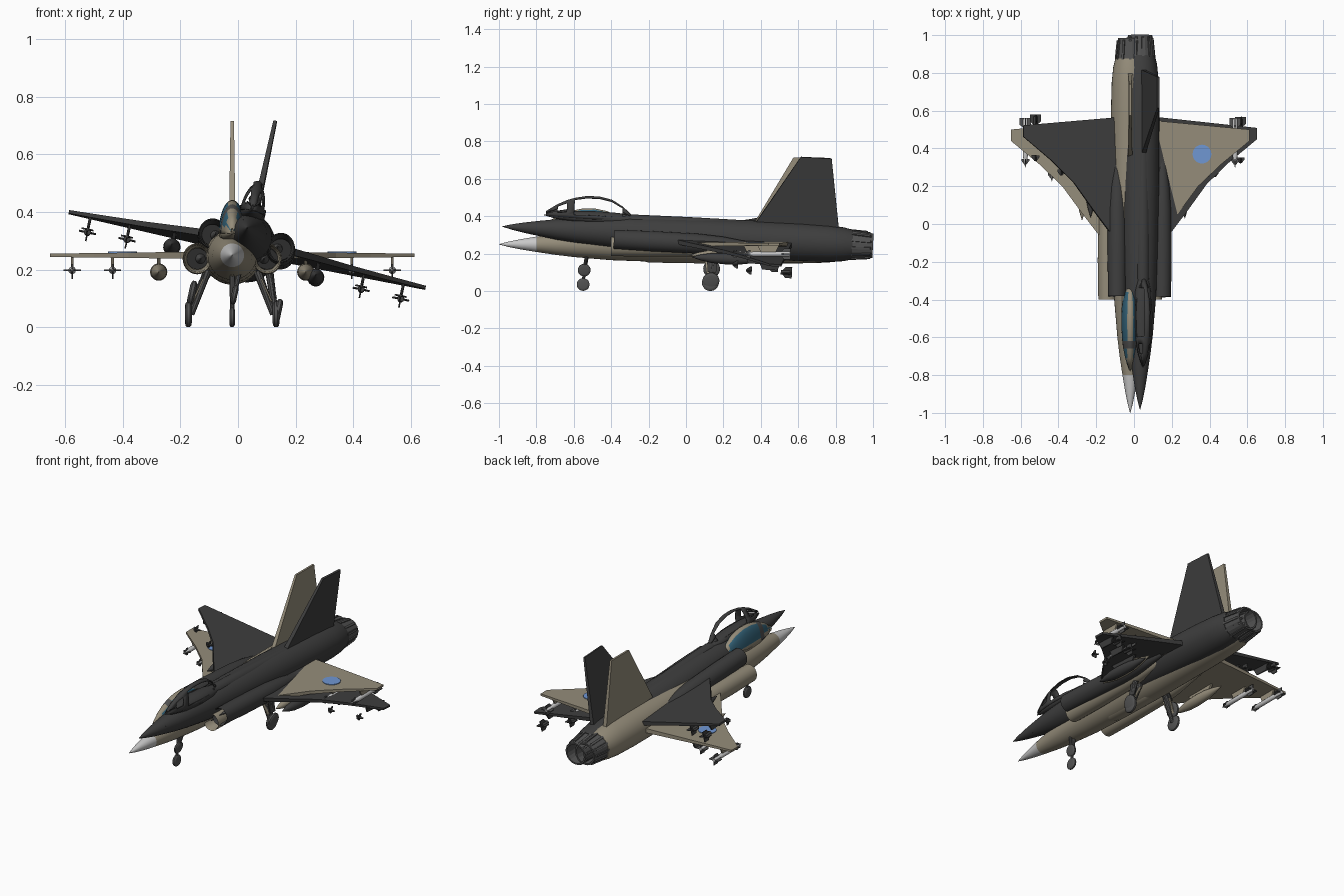
import bpy, bmesh, math
from mathutils import Matrix, Vector

cube = bpy.data.objects.get("Cube")
if cube:
    bpy.data.objects.remove(cube)


def material(name, rgb):
    m = bpy.data.materials.new(name)
    m.use_nodes = True
    m.diffuse_color = (*rgb, 1)
    m.node_tree.nodes["Principled BSDF"].inputs["Base Color"].default_value = (*rgb, 1)
    return m


TAN = material("desert_tan", (.30, .265, .195))
DARK = material("charcoal", (.048, .048, .048))
PALE = material("pale_grey", (.58, .58, .58))
GLASS = material("teal_glass", (.035, .13, .20))
BLUE = material("marking_blue", (.16, .31, .65))
METAL = material("gear_grey", (.085, .085, .085))
SOOT = material("duct_black", (.025, .025, .025))

state = {"prefix": "", "pose": Matrix()}


def finish(name, bm, mats, smooth=False):
    bmesh.ops.recalc_face_normals(bm, faces=bm.faces)
    me = bpy.data.meshes.new(name)
    bm.to_mesh(me)
    bm.free()
    for m in mats:
        me.materials.append(m)
    ob = bpy.data.objects.new(state["prefix"] + name, me)
    bpy.context.collection.objects.link(ob)
    ob.matrix_world = state["pose"]
    if smooth:
        bpy.ops.object.select_all(action="DESELECT")
        ob.select_set(True)
        bpy.context.view_layer.objects.active = ob
        bpy.ops.object.shade_smooth_by_angle(angle=math.radians(35))
    return ob


def bridge(bm, rings, closed=True):
    for a, b in zip(rings, rings[1:]):
        n = len(a)
        for i in range(n if closed else n - 1):
            j = (i + 1) % n
            bm.faces.new((a[i], a[j], b[j], b[i]))


def lathe(name, profile, mat, loc=(0, 0, 0), sx=1, sz=1, seg=28, axis="Y", caps=True, smooth=True):
    """Spin (position, radius) pairs around a y or x axis."""
    bm = bmesh.new()
    rings = []
    for p, r in profile:
        ring = []
        for i in range(seg):
            a = math.tau * i / seg
            u, v = math.cos(a) * r * sx, math.sin(a) * r * sz
            co = (u, p, v) if axis == "Y" else (p, u, v)
            ring.append(bm.verts.new(Vector(co) + Vector(loc)))
        rings.append(ring)
    bridge(bm, rings)
    if caps:
        bm.faces.new(rings[0])
        bm.faces.new(rings[-1])
    return finish(name, bm, [mat], smooth)


def plate(name, outline, mat, normal, thick):
    """Slab around a flat outline; thickness may vary with the point."""
    bm = bmesh.new()
    n = Vector(normal)
    sides = []
    for s in (-.5, .5):
        sides.append([bm.verts.new(Vector(p) + n * s * (thick(p) if callable(thick) else thick))
                      for p in outline])
        bm.faces.new(sides[-1])
    bridge(bm, sides)
    return finish(name, bm, [mat])


def strut(name, start, end, radius, mat):
    a, b = Vector(start), Vector(end)
    bm = bmesh.new()
    turn = (b - a).to_track_quat("Z", "Y").to_matrix().to_4x4()
    bmesh.ops.create_cone(bm, cap_ends=True, segments=10, radius1=radius, radius2=radius * .7,
                          depth=(b - a).length, matrix=Matrix.Translation((a + b) / 2) @ turn)
    return finish(name, bm, [mat], True)


def canopy(skin, frame, glazed):
    """Bubble with centre strip, sills and windscreen arch; panes optional."""
    bm = bmesh.new()
    sections = [(-.77, .008, .097), (-.71, .027, .138), (-.66, .037, .163), (-.62, .042, .177),
                (-.56, .046, .19), (-.49, .047, .192), (-.42, .042, .177), (-.36, .028, .142), (-.3, .01, .09)]
    cols = 18
    rings = []
    for y, w, top in sections:
        rings.append([bm.verts.new((math.cos(math.pi * i / cols) * w, y,
                                    .075 + (top - .075) * math.sin(math.pi * i / cols)))
                      for i in range(cols + 1)])
    bridge(bm, rings, closed=False)
    panes = []
    for f in bm.faces:
        c = f.calc_center_median()
        if -.66 < c.y < -.62:
            f.material_index = 2
        elif abs(c.x) < .014 or c.z < .095:
            f.material_index = 0
        else:
            f.material_index = 1
            panes.append(f)
    if not glazed:
        bmesh.ops.delete(bm, geom=panes, context="FACES")
    ob = finish("canopy", bm, [skin, GLASS, frame], True)
    mod = ob.modifiers.new("thickness", "SOLIDIFY")
    mod.thickness = .005


def missile(tag, x, shift, with_body, fin_mat, skin):
    z = -.052
    if with_body:
        body = [(.30, .001), (.335, .009), (.36, .013), (.55, .013), (.56, .009)]
        lathe(tag + "_missile", [(y + shift, r) for y, r in body], PALE, (x, 0, z), seg=14)
    else:
        lathe(tag + "_missile_motor", [(.5 + shift, .012), (.55 + shift, .012)], fin_mat, (x, 0, z), seg=12)
    for k, (y0, y1, span) in {"front": (.315, .345, .021), "rear": (.505, .56, .03)}.items():
        y0, y1 = y0 + shift, y1 + shift
        for ux, uz in ((1, 0), (0, 1)):
            pts = [(x + ux * w, y, z + uz * w) for w, y in
                   ((-span, y1), (-span, y0 + .02), (-.006, y0), (.006, y0), (span, y0 + .02), (span, y1))]
            plate(f"{tag}_{k}_fin", pts, fin_mat, (uz, 0, ux), .005)
    plate(tag + "_pylon", [(x, y + shift, h) for y, h in ((.38, 0), (.5, 0), (.48, -.042), (.4, -.042))],
          skin, (1, 0, 0), .009)


def wing_thickness(p):
    return .028 - .026 * abs(p[0])


def build_jet(prefix, pose, skin, nose, equipped):
    state.update(prefix=prefix, pose=pose)
    fins = METAL if equipped else skin

    # Body
    lathe("nose_cone", [(-1, .001), (-.95, .014), (-.88, .028), (-.8, .041)], nose)
    lathe("fuselage", [(-.8, .041), (-.7, .056), (-.6, .068), (-.4, .085), (-.15, .094), (.2, .101),
                       (.6, .102), (.75, .098), (.83, .09), (.875, .079)], skin, seg=32)
    lathe("cockpit_sill", [(-.78, .002), (-.72, .02), (-.62, .036), (-.5, .042), (-.38, .038), (-.28, .02)],
          skin, (0, 0, .075), sx=1.12, sz=.8)
    lathe("spine", [(-.42, .02), (-.3, .036), (0, .038), (.4, .036), (.7, .028), (.85, .008)],
          skin, (0, 0, .066))
    lathe("belly_fairing", [(-.35, .01), (-.2, .05), (.1, .055), (.3, .01)], skin, (0, 0, -.05), sz=.95)
    canopy(skin, METAL if equipped else skin, equipped)

    # Exhaust
    lathe("nozzle", [(.865, .078), (.9, .074), (.985, .065), (.985, .056), (.89, .05)], METAL,
          seg=18, caps=False, smooth=False)
    lathe("nozzle_core", [(.885, .06), (.9, .052)], SOOT, seg=18)
    for i in range(12):
        a = math.tau * i / 12
        d, t = Vector((math.cos(a), 0, math.sin(a))), (-math.sin(a), 0, math.cos(a))
        pts = [d * r + Vector((0, y, 0)) for y, r in ((.87, .07), (.87, .082), (.97, .072), (.98, .06))]
        plate("nozzle_petal", pts, METAL, t, .012)

    # Tail fin
    plate("tail_fin", [(0, .35, .09), (0, .575, .465), (0, .74, .465), (0, .8, .07), (0, .45, .06)],
          skin, (1, 0, 0), lambda p: .026 - .03 * p[2])

    # Nose gear
    strut("nose_leg", (0, -.53, -.06), (0, -.55, -.2), .011, METAL)
    wheel = [(-.01, .022), (-.008, .03), (-.004, .034), (.004, .034), (.008, .03), (.01, .022)]
    lathe("nose_wheel", wheel, METAL, (0, -.55, -.215), axis="X", seg=20)

    for s, side in ((1, "left"), (-1, "right")):
        # Wings with a round marking
        plan = ((.05, -.16), (.15, -.08), (.25, .05), (.36, .20), (.48, .315), (.632, .44), (.632, .5), (.05, .555))
        plate(side + "_wing", [(s * x, y, 0) for x, y in plan], skin, (0, 0, 1), wing_thickness)
        if equipped:
            disc = [(s * .38 + .05 * math.cos(a), .37 + .05 * math.sin(a), .0105)
                    for a in (math.tau * i / 20 for i in range(20))]
            plate(side + "_wing_marking", disc, BLUE, (0, 0, 1), .004)

        # Air intakes
        lathe(side + "_intake", [(-.25, .036), (-.39, .043), (-.4, .048), (-.2, .051), (.05, .05), (.18, .042), (.4, .012)],
              skin, (s * .121, 0, -.012), sz=1.06, caps=False)
        lathe(side + "_intake_duct", [(-.27, .037), (-.25, .037)], SOOT, (s * .121, 0, -.012))
        lathe(side + "_inner_spike", [(-.39, .001), (-.25, .02)], METAL, (s * .11, 0, -.012), seg=16)

        # Main gear
        strut(side + "_main_leg", (s * .085, .13, -.05), (s * .142, .13, -.205), .015, METAL)
        lathe(side + "_main_wheel", [(p * 1.2, r * 1.32) for p, r in wheel], METAL,
              (s * .152, .13, -.205), axis="X", seg=22)
        plate(side + "_gear_door", [(s * .1, .1, -.08), (s * .1, .16, -.08), (s * .136, .155, -.16), (s * .136, .11, -.16)],
              skin, (1, 0, 0), .006)

        # Stores under the wing
        lathe(side + "_fuel_tank", [(.02, .001), (.07, .016), (.13, .027), (.2, .03), (.28, .027), (.35, .016), (.41, .002)],
              skin, (s * .255, 0, -.058), seg=20)
        plate(side + "_tank_pylon", [(s * .255, y, z) for y, z in ((.13, 0), (.34, 0), (.3, -.045), (.17, -.045))],
              skin, (1, 0, 0), .012)
        missile(side + "_outer", s * .555, 0, equipped, fins, skin)
        missile(side + "_inner", s * .415, -.075, equipped, fins, skin)


# Level tan jet, and a banked charcoal jet beside it
build_jet("tan_", Matrix.Translation((-.02, 0, .25)), TAN, PALE, True)
banked = (Matrix.Translation((.032, .016, .293)) @ Matrix.Rotation(math.radians(-3), 4, "X")
          @ Matrix.Rotation(math.radians(12), 4, "Y"))
build_jet("dark_", banked, DARK, DARK, False)
